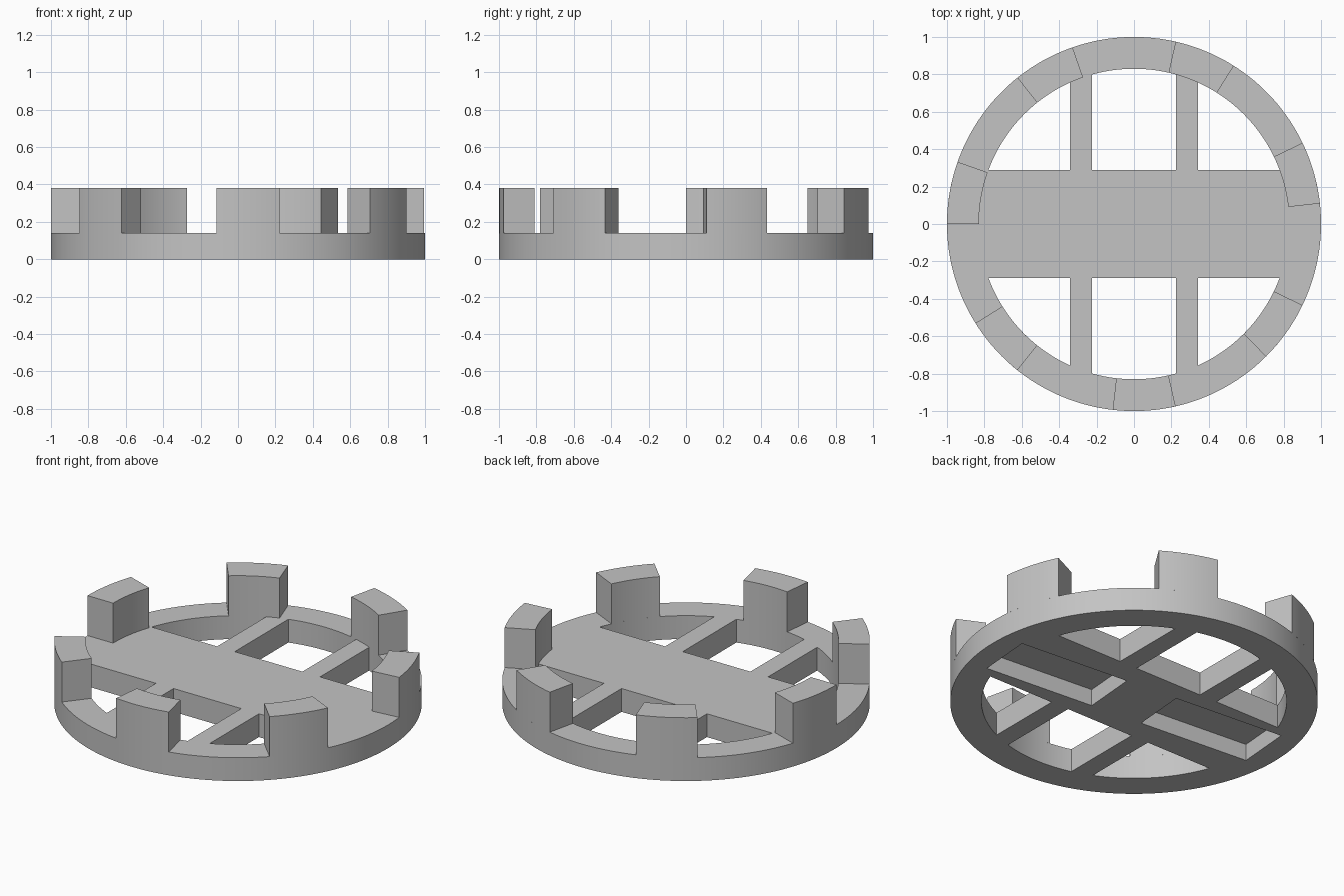
import bpy, bmesh
from math import sin, cos, asin, acos, radians, pi

OUTER, INNER = 1.0, 0.83
BASE_TOP, TOOTH_TOP = 0.14, 0.38
PLATE_HALF = 0.29                  # half depth of the cross plate
BAR_IN, BAR_OUT = 0.225, 0.342     # x limits of each bar
TEETH, TOOTH_ANGLE = 7, radians(19.4)

cube = bpy.data.objects.get("Cube")
if cube:
    bpy.data.objects.remove(cube)

grey = bpy.data.materials.new("plain grey")
grey.use_nodes = True
colour = (0.55, 0.55, 0.55, 1)
grey.diffuse_color = colour
grey.node_tree.nodes["Principled BSDF"].inputs["Base Color"].default_value = colour


def arc(radius, start, end, steps):
    angles = [start + (end - start) * i / steps for i in range(steps + 1)]
    return [(radius * cos(a), radius * sin(a)) for a in angles]


def prisms(name, profiles, z0, z1):
    """One object made of upright prisms, one for each outline."""
    bm = bmesh.new()
    for outline in profiles:
        face = bm.faces.new([bm.verts.new((x, y, z0)) for x, y in outline])
        top = bmesh.ops.extrude_face_region(bm, geom=[face])["geom"]
        verts = [v for v in top if isinstance(v, bmesh.types.BMVert)]
        bmesh.ops.translate(bm, verts=verts, vec=(0, 0, z1 - z0))
    bmesh.ops.recalc_face_normals(bm, faces=bm.faces)
    mesh = bpy.data.meshes.new(name)
    bm.to_mesh(mesh)
    bm.free()
    mesh.materials.append(grey)
    obj = bpy.data.objects.new(name, mesh)
    bpy.context.collection.objects.link(obj)
    return obj


def activate(obj):
    bpy.ops.object.select_all(action="DESELECT")
    obj.select_set(True)
    bpy.context.view_layer.objects.active = obj


def cut(obj, cutter):
    cutter.hide_render = True
    mod = obj.modifiers.new("cut", "BOOLEAN")
    mod.operation, mod.solver, mod.object = "DIFFERENCE", "EXACT", cutter
    activate(obj)
    bpy.ops.object.modifier_apply(modifier=mod.name)
    bpy.data.objects.remove(cutter)


# Round base
base = prisms("base_frame", [arc(OUTER, 0, 2 * pi, 180)[:-1]], 0, BASE_TOP)

# Openings between the rim, cross plate and bars
middle = acos(BAR_IN / INNER)
middle_bay = [(BAR_IN, PLATE_HALF)] + arc(INNER, middle, pi - middle, 24) + [(-BAR_IN, PLATE_HALF)]
corner_bay = [(BAR_OUT, PLATE_HALF)] + arc(INNER, asin(PLATE_HALF / INNER), acos(BAR_OUT / INNER), 24)
bays = []
for sy in (1, -1):
    bays.append([(x, sy * y) for x, y in middle_bay])
    for sx in (1, -1):
        bays.append([(sx * x, sy * y) for x, y in corner_bay])
cut(base, prisms("bay_cutter", bays, -0.1, BASE_TOP + 0.1))

# Slightly turned rectangular pockets in the underside
turn = radians(-4.6)
rectangle = [(0.165, -0.165), (0.865, -0.165), (0.865, 0.165), (0.165, 0.165)]
pockets = [[(s * (x * cos(turn) - y * sin(turn)), s * (x * sin(turn) + y * cos(turn)))
            for x, y in rectangle] for s in (1, -1)]
cut(base, prisms("pocket_cutter", pockets, -0.1, 0.1))

# Upright teeth round the rim
parts = [base]
for i in range(TEETH):
    end = pi - i * 2 * pi / TEETH
    start = end - TOOTH_ANGLE
    outline = arc(OUTER, start, end, 12) + arc(INNER, end, start, 12)
    parts.append(prisms(f"rim_tooth_{i + 1}", [outline], BASE_TOP - 0.001, TOOTH_TOP))

for part in parts:
    activate(part)
    bpy.ops.object.shade_smooth_by_angle(angle=radians(30))
